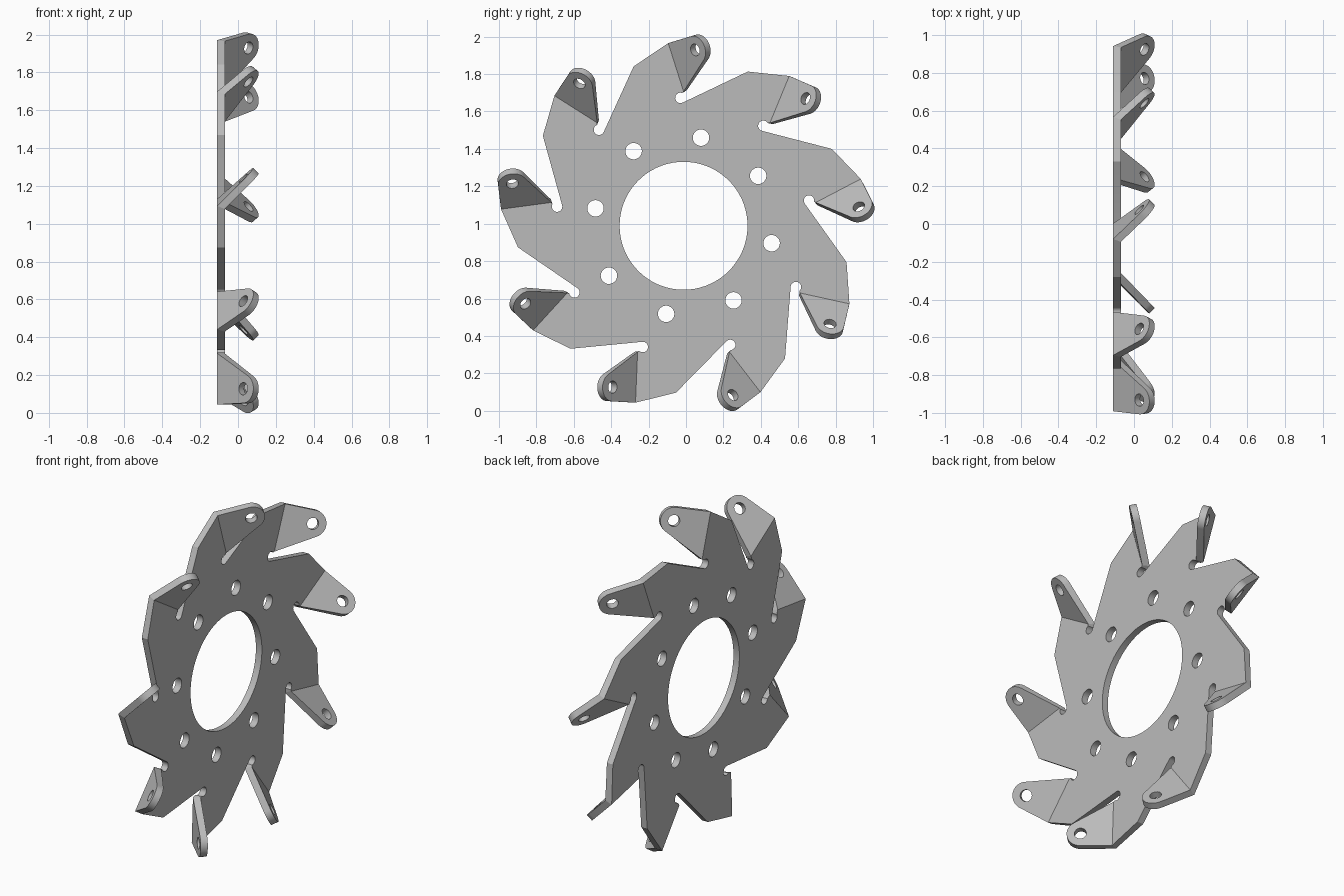
import bpy, bmesh
from math import sin, cos, tan, acos, asin, atan2, radians, pi, tau
from mathutils import Vector

cube = bpy.data.objects.get("Cube")
if cube:
    bpy.data.objects.remove(cube)

TEETH, PITCH, START = 9, tau / 9, radians(11.4)
HUB = Vector((0, -0.013, 0.989))
BACK, FACE = -0.11, -0.07            # plate surfaces along x
THICK = FACE - BACK
BEND = radians(45)

grey = bpy.data.materials.new("plain_grey")
grey.use_nodes = True
grey.diffuse_color = (0.5, 0.5, 0.5, 1)
grey.node_tree.nodes["Principled BSDF"].inputs["Base Color"].default_value = (0.5, 0.5, 0.5, 1)


def polar(r, a):
    return Vector((r * cos(a), r * sin(a)))


def arc(centre, r, a0, a1, n):
    return [centre + polar(r, a0 + (a1 - a0) * i / n) for i in range(n + 1)]


def ring(centre, r, n):
    return arc(centre, r, 0, tau, n)[:-1]


def slab(name, loops, place):
    """Fill flat loops (outline, then holes) and give them two placed layers."""
    flat = bmesh.new()
    edges = []
    for loop in loops:
        vs = [flat.verts.new((p.x, p.y, 0)) for p in loop]
        edges += [flat.edges.new((vs[i - 1], vs[i])) for i in range(len(vs))]
    flat.verts.index_update()
    rims = [[v.index for v in e.verts] for e in edges]
    bmesh.ops.triangle_fill(flat, edges=edges, use_beauty=True, normal=(0, 0, 1))
    flat.verts.index_update()
    bm = bmesh.new()
    layers = [[bm.verts.new(place(v.co.xy, k)) for v in flat.verts] for k in (0, 1)]
    for f in flat.faces:
        for layer in layers:
            bm.faces.new([layer[v.index] for v in f.verts])
    for a, b in rims:
        bm.faces.new((layers[0][a], layers[0][b], layers[1][b], layers[1][a]))
    bmesh.ops.recalc_face_normals(bm, faces=bm.faces)
    mesh = bpy.data.meshes.new(name)
    bm.to_mesh(mesh)
    bm.free()
    flat.free()
    mesh.materials.append(grey)
    ob = bpy.data.objects.new(name, mesh)
    bpy.context.collection.objects.link(ob)
    ob.location = HUB
    bpy.ops.object.select_all(action='DESELECT')
    ob.select_set(True)
    bpy.context.view_layer.objects.active = ob
    bpy.ops.object.shade_smooth_by_angle(angle=radians(30))
    return ob


# One tooth, measured from its slot: shoulder, fold line ends, slot
shoulder = polar(0.893, radians(16))
fold_out = polar(0.98, radians(3.4))
fold_in = polar(0.718, radians(-1.4))
slot, slot_r = Vector((0.684, 0)), 0.028
next_shoulder = polar(0.893, radians(16) - PITCH)
to_next = next_shoulder - slot
slot_end = atan2(to_next.y, to_next.x) - acos(slot_r / to_next.length) + tau
tooth = [shoulder, fold_out, fold_in] + arc(slot, slot_r, radians(-20), slot_end, 14)

# Fold frame: v runs inward along the fold, u points out of the plate
v_dir = (fold_in - fold_out).normalized()
u_dir = Vector((-v_dir.y, v_dir.x))
fold_len = (fold_in - fold_out).length
mitre = THICK * tan(BEND / 2)

# Toothed plate with centre bore and bolt holes
outline, folds = [], []
for k in range(TEETH):
    turn = START - k * PITCH
    for i, p in enumerate(tooth):
        r, a = p.length, atan2(p.y, p.x)
        q = polar(r, a + turn)
        outline.append(q)
        if i in (1, 2):
            shift = u_dir * mitre
            folds.append((q, polar(mitre, atan2(shift.y, shift.x) + turn)))


def place_plate(p, back):
    if back:
        for q, shift in folds:
            if (q - p).length < 1e-5:
                p = p + shift
    return (BACK if back else FACE, p.x, p.y)


bolts = [ring(polar(0.48, radians(33.8) + i * pi / 4), 0.044, 28) for i in range(8)]
slab("toothed_plate", [outline, ring(Vector((0, 0)), 0.342, 72)] + bolts, place_plate)

# Bent tab with a rounded end and a hole, repeated on every tooth
eye, end_r = Vector((0.178, 0.078)), 0.076
to_eye = eye - Vector((0, fold_len))
edge = atan2(to_eye.y, to_eye.x) + asin(end_r / to_eye.length)
profile = [Vector((0, 0))] + arc(eye, end_r, -pi / 2, edge + pi / 2, 20) + [Vector((0, fold_len))]


def place_tab(p, back):
    s, v = p
    u, x = s * cos(BEND), FACE + s * sin(BEND)
    if back and s < 1e-5:
        u, x = mitre, BACK
    elif back:
        u, x = u + THICK * sin(BEND), x - THICK * cos(BEND)
    q = fold_out + u_dir * u + v_dir * v
    return (x, q.x, q.y)


tab = slab("bent_tab", [profile, ring(eye, 0.033, 24)], place_tab)
for k in range(TEETH):
    ob = tab if k == 0 else tab.copy()
    if k:
        bpy.context.collection.objects.link(ob)
    ob.name = f"bent_tab_{k + 1}"
    ob.rotation_euler.x = START + k * PITCH
